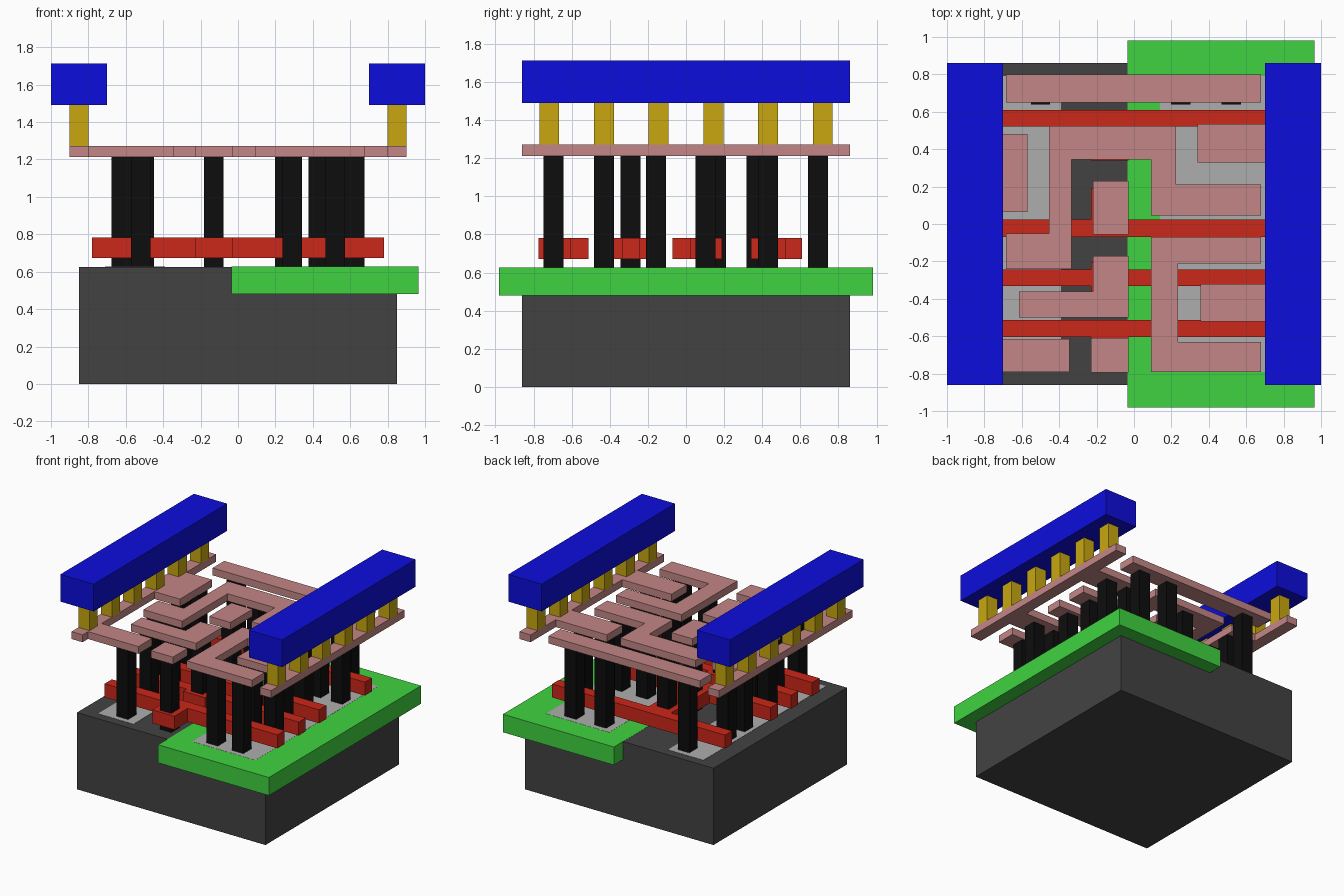
import bpy
import bmesh

if "Cube" in bpy.data.objects:
    bpy.data.objects.remove(bpy.data.objects["Cube"])


def material(name, rgb):
    m = bpy.data.materials.new(name)
    m.diffuse_color = (*rgb, 1)
    m.use_nodes = True
    m.node_tree.nodes["Principled BSDF"].inputs["Base Color"].default_value = m.diffuse_color
    return m


DARK = material("dark_grey", (0.055, 0.055, 0.055))
GREEN = material("green", (0.05, 0.65, 0.05))
LIGHT = material("light_grey", (0.42, 0.42, 0.42))
RED = material("red", (0.6, 0.02, 0.01))
BLACK = material("black", (0.004, 0.004, 0.004))
PINK = material("pink", (0.55, 0.24, 0.24))
YELLOW = material("yellow", (0.58, 0.39, 0.005))
BLUE = material("blue", (0.004, 0.004, 0.72))


def prism(name, outline, z0, z1, mat):
    """Extrude a flat outline from z0 up to z1."""
    bm = bmesh.new()
    face = bm.faces.new([bm.verts.new((x, y, z0)) for x, y in outline])
    top = bmesh.ops.extrude_face_region(bm, geom=[face])["geom"]
    bmesh.ops.translate(bm, vec=(0, 0, z1 - z0),
                        verts=[v for v in top if isinstance(v, bmesh.types.BMVert)])
    bmesh.ops.recalc_face_normals(bm, faces=bm.faces)
    mesh = bpy.data.meshes.new(name)
    bm.to_mesh(mesh)
    bm.free()
    mesh.materials.append(mat)
    obj = bpy.data.objects.new(name, mesh)
    bpy.context.collection.objects.link(obj)
    return obj


def box(name, x0, x1, y0, y1, z0, z1, mat):
    return prism(name, [(x0, y0), (x1, y0), (x1, y1), (x0, y1)], z0, z1, mat)


# Base block, well and the two flush active areas
TOP = 0.626
box("substrate", -0.85, 0.85, -0.86, 0.86, 0, TOP, DARK)
box("well", -0.035, 0.965, -0.98, 0.98, 0.48, TOP + 0.001, GREEN)
box("active_left", -0.71, -0.39, -0.79, 0.79, 0.54, TOP + 0.002, LIGHT)
box("active_right", 0.14, 0.71, -0.79, 0.79, 0.54, TOP + 0.002, LIGHT)

# Gate bars: (bar y0, y1, pad low y, pad high y)
E, P0, P1 = 0.78, -0.23, -0.03
gates = [(-0.605, -0.512, -0.775, None), (-0.332, -0.242, -0.38, -0.205),
         (-0.07, 0.023, None, 0.19), (0.52, 0.61, 0.34, None)]
for y0, y1, low, high in gates:
    pts = [(-E, y0)]
    if low is not None:
        pts += [(P0, y0), (P0, low), (P1, low), (P1, y0)]
    pts += [(E, y0), (E, y1)]
    if high is not None:
        pts += [(P1, y1), (P1, high), (P0, high), (P0, y1)]
    pts.append((-E, y1))
    prism("gate", pts, 0.672, 0.782, RED)

# Contact pillars: row y centre -> x centres
M0, M1 = 1.212, 1.272
rows = {-0.695: (-0.52, -0.13, 0.29, 0.52), -0.43: (-0.5, 0.43, 0.625),
        -0.292: (-0.13,), -0.157: (-0.625, -0.5, 0.25, 0.52),
        0.102: (-0.13, 0.29, 0.52), 0.157: (-0.625,), 0.37: (-0.625,),
        0.43: (-0.13, 0.43, 0.625), 0.693: (-0.5, 0.25, 0.52)}
for y, xs in rows.items():
    for x in xs:
        box("contact", x - 0.052, x + 0.052, y - 0.053, y + 0.053, TOP, M0, BLACK)


# Lower metal: power rails with their side tabs
def rail(name, side, tabs):
    pts = [(side * 0.9, -0.86), (side * 0.8, -0.86)]
    for x, y0, y1 in tabs:
        pts += [(side * 0.8, y0), (x, y0), (x, y1), (side * 0.8, y1)]
    pts += [(side * 0.8, 0.86), (side * 0.9, 0.86)]
    prism(name, pts, M0, M1, PINK)


rail("left_rail", -1, [(-0.345, -0.79, -0.615), (-0.57, 0.065, 0.48)])
rail("right_rail", 1, [(0.355, -0.52, -0.32), (0.34, 0.33, 0.535)])

# Lower metal: signal tracks
box("top_track", -0.685, 0.68, 0.65, 0.80, M0, M1, PINK)
box("upper_patch", P0 + 0.01, P1, -0.055, 0.23, M0, M1, PINK)
box("lower_patch", P0, P1, -0.795, -0.61, M0, M1, PINK)
prism("arch_track", [(-0.685, -0.24), (-0.335, -0.24), (-0.335, 0.345), (0.09, 0.345),
                     (0.09, 0.045), (0.68, 0.045), (0.68, 0.21), (0.225, 0.21),
                     (0.225, 0.525), (-0.455, 0.525), (-0.455, -0.05), (-0.685, -0.05)],
      M0, M1, PINK)
prism("corner_track", [(-0.615, -0.5), (P1, -0.5), (P1, -0.17), (-0.22, -0.17),
                       (-0.22, -0.36), (-0.615, -0.36)], M0, M1, PINK)
prism("bracket_track", [(0.09, -0.79), (0.68, -0.79), (0.68, -0.63), (0.235, -0.63),
                        (0.235, -0.21), (0.68, -0.21), (0.68, -0.07), (0.09, -0.07)],
      M0, M1, PINK)

# Upper metal bars, each on a row of six vias
for side, label in ((-1, "left"), (1, "right")):
    xa, xb = sorted((side * 0.7, side * 1.0))
    box(label + "_power_bar", xa, xb, -0.86, 0.86, 1.49, 1.712, BLUE)
    for i in range(6):
        x, y = side * 0.85, (i - 2.5) * 0.287
        box(label + "_via", x - 0.05, x + 0.05, y - 0.052, y + 0.052, M1, 1.49, YELLOW)
